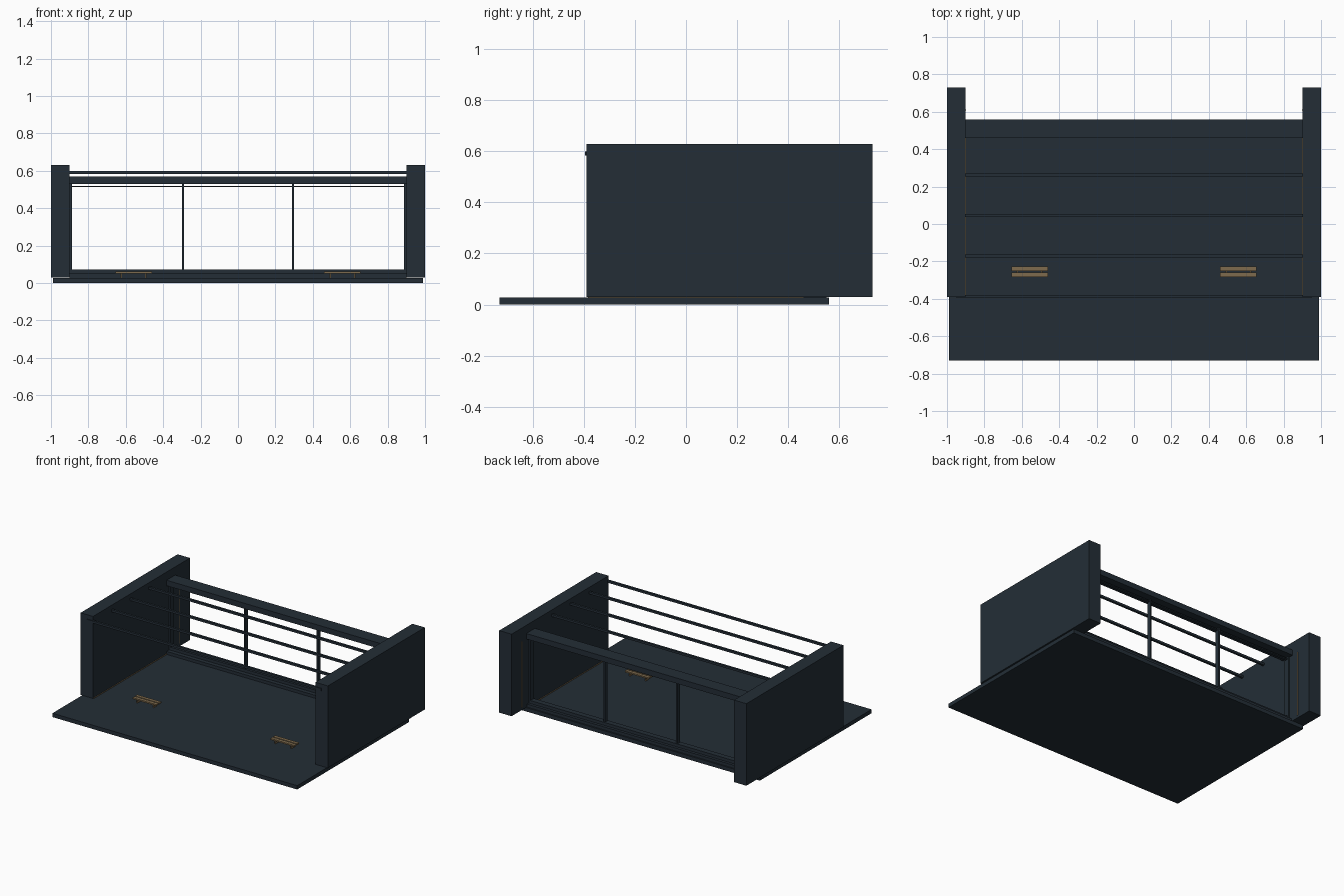
import bpy

old = bpy.data.objects.get("Cube")
if old:
    bpy.data.objects.remove(old, do_unlink=True)


def material(name, rgb):
    m = bpy.data.materials.new(name)
    m.use_nodes = True
    m.diffuse_color = (*rgb, 1)
    m.node_tree.nodes["Principled BSDF"].inputs["Base Color"].default_value = (*rgb, 1)
    return m


SLATE = material("dark slate", (0.017, 0.027, 0.037))
GOLD = material("dull gold", (0.21, 0.145, 0.075))


def box(name, x, y, z, mat=SLATE):
    """Box from (low, high) ranges on each axis."""
    corners = [(a, b, c) for a in x for b in y for c in z]
    faces = [(0, 1, 3, 2), (4, 6, 7, 5), (0, 4, 5, 1),
             (2, 3, 7, 6), (0, 2, 6, 4), (1, 5, 7, 3)]
    mesh = bpy.data.meshes.new(name)
    mesh.from_pydata(corners, [], faces)
    mesh.materials.append(mat)
    obj = bpy.data.objects.new(name, mesh)
    bpy.context.collection.objects.link(obj)
    return obj


def around(centre, half):
    return (centre - half, centre + half)


def pair(name, x, y, z, mat=SLATE):
    """Same box on the left (+x) and right (-x)."""
    box("left_" + name, x, y, z, mat)
    box("right_" + name, (-x[1], -x[0]), y, z, mat)


# Floor slab and side walls
box("floor", (-0.99, 0.99), (-0.73, 0.56), (0, 0.028))
pair("wall", (0.9, 1.0), (-0.39, 0.73), (0.03, 0.63))

# Rear window frame
box("header_beam", (-0.9, 0.9), (0.46, 0.56), (0.53, 0.57))
box("header_track", (-0.89, 0.89), (0.5, 0.52), (0.512, 0.52))
box("sill_rail", (-0.9, 0.9), (0.46, 0.55), (0.028, 0.05))
box("sill_track", (-0.9, 0.9), (0.49, 0.53), (0.05, 0.072))
pair("frame_post", (0.888, 0.9), (0.49, 0.53), (0.07, 0.53))
pair("mullion", around(0.294, 0.006), (0.495, 0.525), (0.07, 0.53))

# Overhead rods
for i in range(4):
    box(f"roof_rod_{i + 1}", (-0.95, 0.95),
        around(-0.387 + 0.216 * i, 0.008), around(0.591, 0.008))

# Thin gold trim where the walls meet the floor and rear frame
pair("base_trim", (0.897, 0.9), (-0.385, 0.46), (0.028, 0.033), GOLD)
pair("rear_trim", (0.898, 0.9), around(0.61, 0.003), (0.05, 0.53), GOLD)

# Small slatted benches
for side, cx in (("left", 0.558), ("right", -0.558)):
    for n, cy in enumerate((-0.272, -0.24)):
        box(f"{side}_bench_slat_{n + 1}", around(cx, 0.097),
            around(cy, 0.012), (0.052, 0.062), GOLD)
    for n, dx in enumerate((-0.065, 0.065)):
        box(f"{side}_bench_support_{n + 1}", around(cx + dx, 0.004),
            (-0.275, -0.237), (0.028, 0.052), GOLD)
